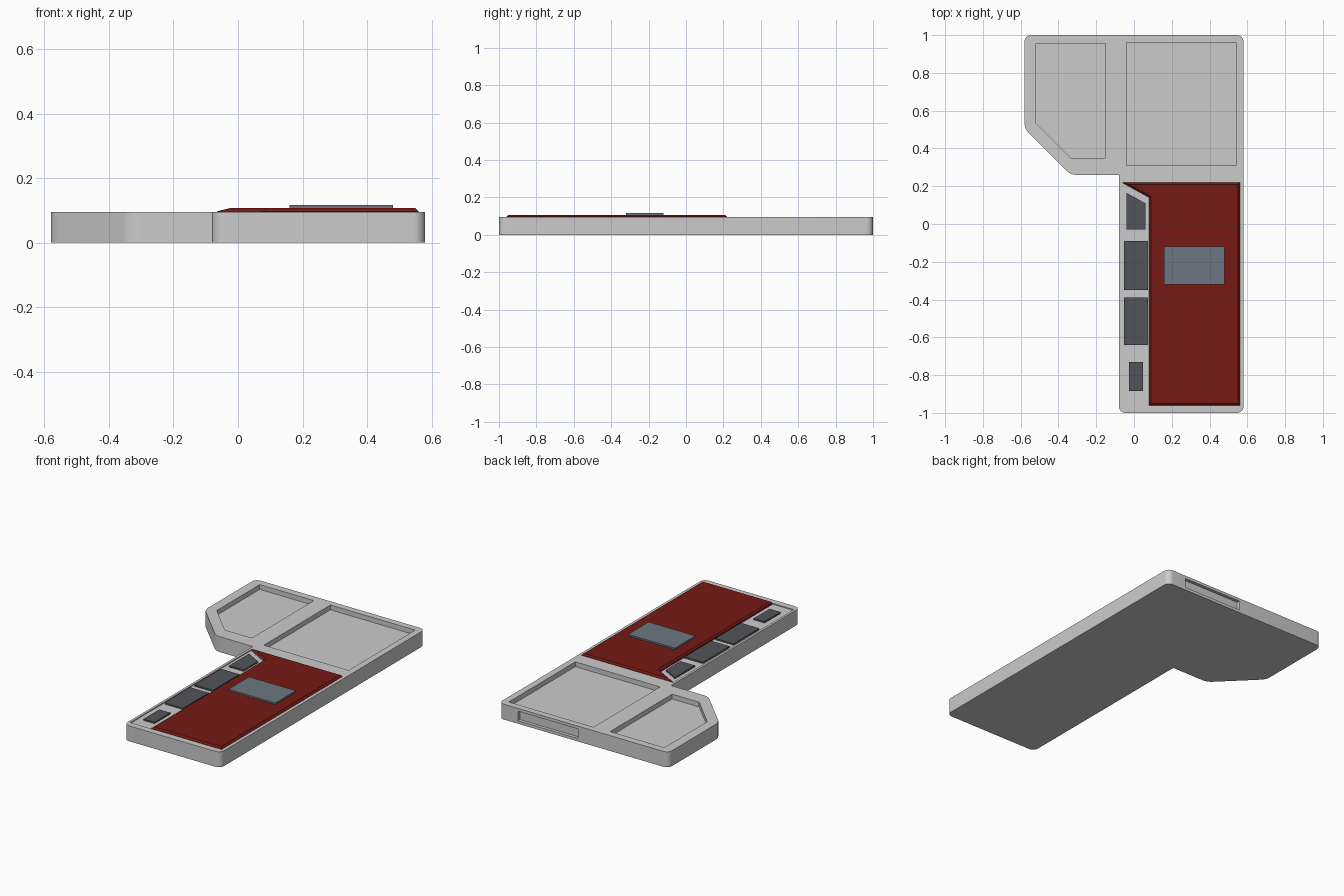
import bpy, bmesh, math
from mathutils import Vector

if "Cube" in bpy.data.objects:
    bpy.data.objects.remove(bpy.data.objects["Cube"])


def material(name, rgb):
    m = bpy.data.materials.new(name)
    m.diffuse_color = (*rgb, 1)
    m.use_nodes = True
    m.node_tree.nodes["Principled BSDF"].inputs["Base Color"].default_value = m.diffuse_color
    return m


def rect(x0, x1, y0, y1):
    return [(x0, y0), (x1, y0), (x1, y1), (x0, y1)]


def fillet(corners, steps=6):
    """Round each (x, y, radius) corner of an outline."""
    out, n = [], len(corners)
    for i, (x, y, r) in enumerate(corners):
        p = Vector((x, y))
        if r == 0:
            out.append((x, y))
            continue
        a = (Vector(corners[i - 1][:2]) - p).normalized()
        b = (Vector(corners[(i + 1) % n][:2]) - p).normalized()
        half = a.angle(b) / 2
        c = p + (a + b).normalized() * r / math.sin(half)
        u = p + a * r / math.tan(half) - c
        v = p + b * r / math.tan(half) - c
        for k in range(steps + 1):
            t = k / steps
            q = c + (u * (1 - t) + v * t).normalized() * r
            out.append((q.x, q.y))
    return out


def prism(name, pts, z0, z1, mat=None, chamfer=0):
    """Extrude a counter-clockwise outline, optionally chamfering its top."""
    bm = bmesh.new()
    low = [bm.verts.new((x, y, z0)) for x, y in pts]
    high = [bm.verts.new((x, y, z1 - chamfer)) for x, y in pts]
    bm.faces.new(low[::-1])
    top = bm.faces.new(high)
    n = len(pts)
    for i in range(n):
        j = (i + 1) % n
        bm.faces.new((low[i], low[j], high[j], high[i]))
    if chamfer:
        bm.normal_update()
        bmesh.ops.inset_region(bm, faces=[top], thickness=0.01, use_even_offset=True)
        for v in top.verts:
            v.co.z = z1
    me = bpy.data.meshes.new(name)
    bm.to_mesh(me)
    bm.free()
    ob = bpy.data.objects.new(name, me)
    bpy.context.collection.objects.link(ob)
    if mat:
        me.materials.append(mat)
    return ob


red = material("dark_red", (0.18, 0.01, 0.007))
slate = material("slate", (0.15, 0.18, 0.22))
charcoal = material("charcoal", (0.084, 0.09, 0.1))

# L-shaped body
H = 0.095
body = prism("body", fillet([
    (-0.08, -1, 0.035), (0.58, -1, 0.035), (0.58, 1, 0.035), (-0.58, 1, 0.035),
    (-0.58, 0.505, 0.08), (-0.335, 0.26, 0.08), (-0.08, 0.26, 0)]), 0, H)

# Pockets, button channel and rear slot
pentagon = [(-0.52, 0.535), (-0.335, 0.35), (-0.15, 0.35), (-0.15, 0.955), (-0.52, 0.955)]
channel = [(-0.065, -0.96), (0.085, -0.96), (0.085, 0.135), (-0.065, 0.22)]
cuts = [prism("large_pocket_cutter", rect(-0.04, 0.54, 0.31, 0.96), H - 0.03, 0.2),
        prism("angled_pocket_cutter", pentagon, H - 0.03, 0.2),
        prism("channel_cutter", channel, H - 0.006, 0.2),
        prism("rear_slot_cutter", rect(0.04, 0.45, 0.98, 1.1), 0.018, 0.077)]
bpy.context.view_layer.objects.active = body
for c in cuts:
    c.hide_render = True
    mod = body.modifiers.new(c.name, 'BOOLEAN')
    mod.operation = 'DIFFERENCE'
    mod.solver = 'EXACT'
    mod.object = c
    bpy.ops.object.modifier_apply(modifier=mod.name)
    bpy.data.objects.remove(c)
bpy.ops.object.select_all(action='DESELECT')
body.select_set(True)
bpy.ops.object.shade_smooth_by_angle(angle=math.radians(30))

# Red cover plate with chamfered rim, and the display on it
prism("cover_plate", [(0.08, -0.96), (0.56, -0.96), (0.56, 0.22), (-0.065, 0.22), (0.08, 0.14)],
      H - 0.01, 0.107, red, 0.01)
prism("display", rect(0.16, 0.48, -0.32, -0.12), 0.1, 0.117, slate)

# Dark buttons along the channel
buttons = [[(-0.04, -0.03), (0.06, -0.03), (0.06, 0.11), (-0.04, 0.165)],
           rect(-0.053, 0.073, -0.35, -0.09),
           rect(-0.053, 0.073, -0.64, -0.39),
           rect(-0.027, 0.048, -0.885, -0.73)]
for i, pts in enumerate(buttons):
    prism(f"button_{i + 1}", pts, H - 0.02, H + 0.003, charcoal)
